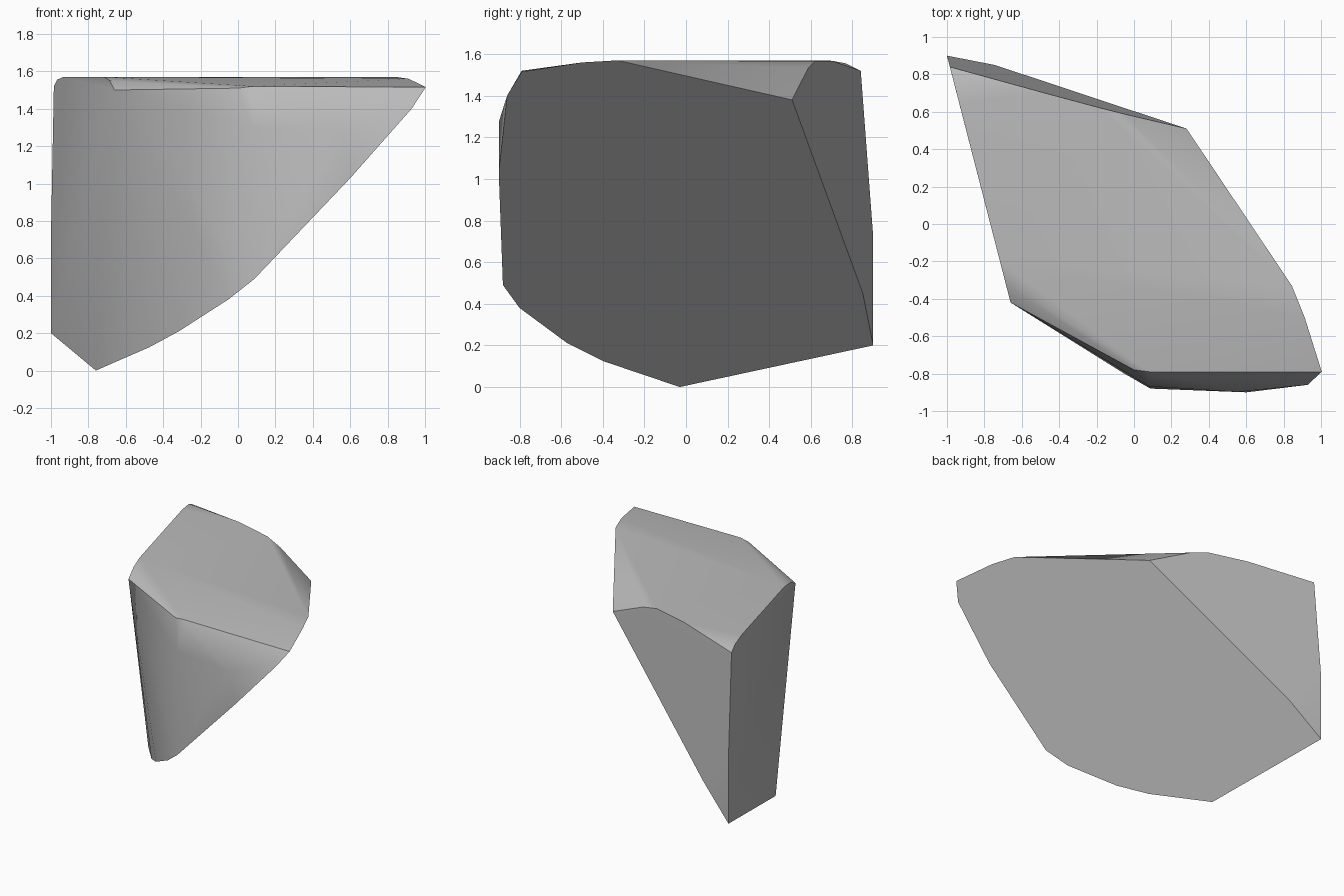
import bpy
import bmesh
import math

cube = bpy.data.objects.get("Cube")
if cube:
    bpy.data.objects.remove(cube, do_unlink=True)


def split(y, z):
    """Point on the big slanted break."""
    return (-0.76 - 0.459 * (y + 0.03) + 0.934 * z, y, z)


def side(y, z):
    """Point on the upright side break."""
    return (-1 + 0.2576 * (0.9 - y), y, z)


def back(x, z):
    """Point on the back break."""
    return (x, 0.85 - 0.2686 * (x + 0.744) - 0.0698 * (z - 0.45), z)


# Outline of the slanted break, from its lowest corner round the front
points = [split(y, z) for y, z in (
    (-0.03, 0), (-0.4, 0.125), (-0.57, 0.21), (-0.8, 0.38), (-0.88, 0.49),
    (-0.9, 1.03), (-0.86, 1.4), (-0.79, 1.515), (-0.5, 1.56), (-0.33, 1.57),
    (0.51, 1.38), (0.85, 0.45), (0.9, 0.2))]

# Outline of the side break
points += [side(y, z) for y, z in (
    (0.9, 0.72), (0.84, 1.52), (0.77, 1.555), (0.64, 1.57),
    (-0.2, 1.57), (-0.32, 1.55), (-0.42, 1.5))]

# Rounded rim above the back break
points += [back(-0.04, 1.53), back(-0.18, 1.567), back(-0.48, 1.568)]

# Front shoulder and worn front face
points += [(0, -0.78, 1.51), (0.08, -0.79, 1.52),
           (0.08, -0.868, 1.3), (0.55, -0.898, 1.28)]

bm = bmesh.new()
for p in points:
    bm.verts.new(p)
hull = bmesh.ops.convex_hull(bm, input=bm.verts)
loose = [v for v in bm.verts if not v.link_faces]
bmesh.ops.delete(bm, geom=loose, context='VERTS')
bmesh.ops.dissolve_limit(bm, angle_limit=math.radians(1.2),
                         verts=bm.verts, edges=bm.edges)
bmesh.ops.recalc_face_normals(bm, faces=bm.faces)
mesh = bpy.data.meshes.new("rock_fragment")
bm.to_mesh(mesh)
bm.free()
rock = bpy.data.objects.new("rock_fragment", mesh)
bpy.context.collection.objects.link(rock)

# Plain grey stone
stone = bpy.data.materials.new("grey stone")
stone.use_nodes = True
colour = (0.5, 0.5, 0.5, 1)
stone.diffuse_color = colour
stone.node_tree.nodes["Principled BSDF"].inputs["Base Color"].default_value = colour
mesh.materials.append(stone)

# Worn slopes blend softly while the breaks stay crisp
bpy.ops.object.select_all(action='DESELECT')
rock.select_set(True)
bpy.context.view_layer.objects.active = rock
bpy.ops.object.shade_smooth_by_angle(angle=math.radians(40))
weighted = rock.modifiers.new("weighted_normals", 'WEIGHTED_NORMAL')
weighted.keep_sharp = True
